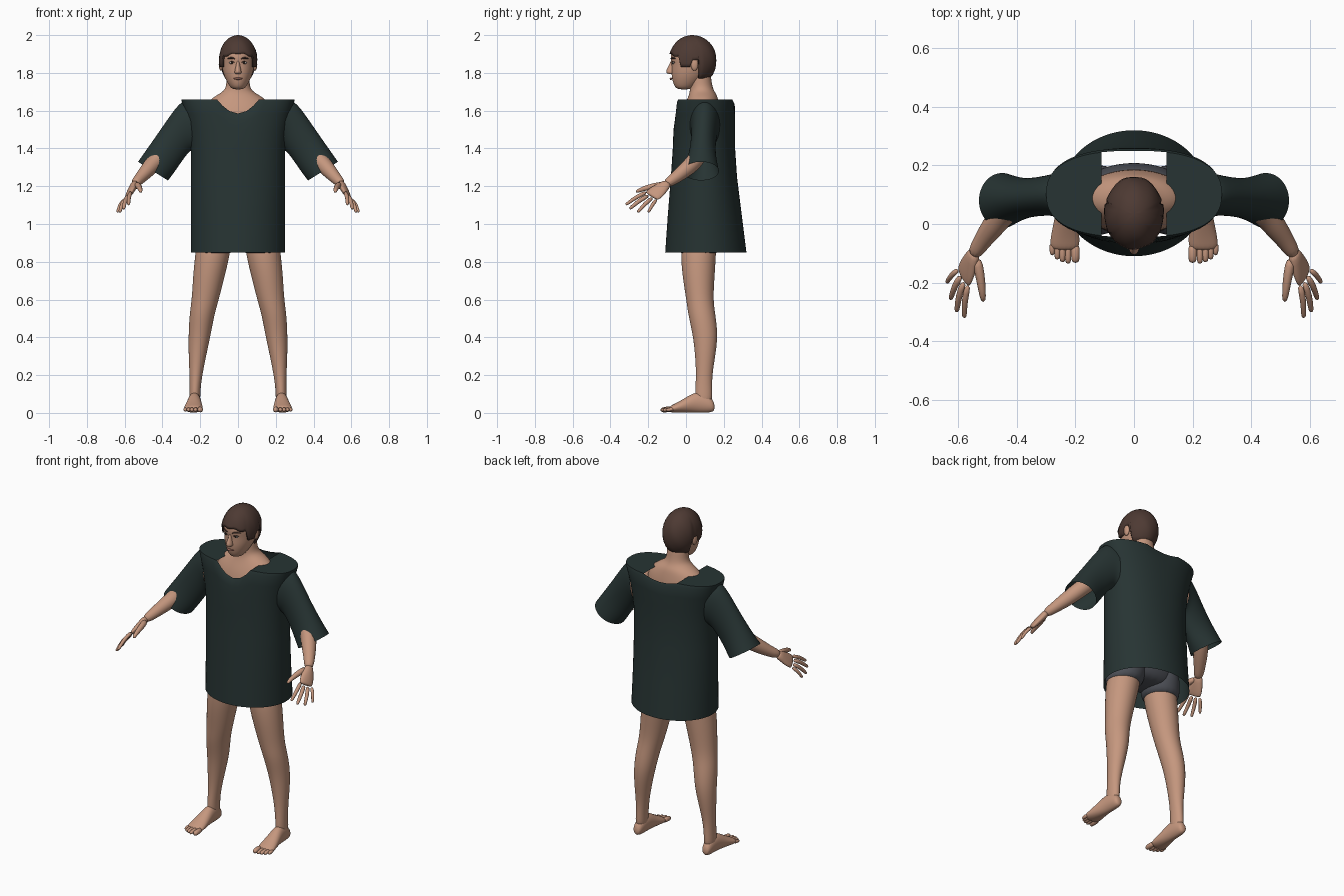
import bpy, bmesh, math
from mathutils import Vector as V

if "Cube" in bpy.data.objects:
    bpy.data.objects.remove(bpy.data.objects["Cube"])


def material(name, rgb):
    m = bpy.data.materials.new(name)
    m.use_nodes = True
    m.diffuse_color = (*rgb, 1)
    m.node_tree.nodes["Principled BSDF"].inputs["Base Color"].default_value = (*rgb, 1)
    return m


SKIN = material("skin", (0.56, 0.31, 0.21))
SHIRT = material("dark green cloth", (0.02, 0.034, 0.033))
HAIR = material("brown hair", (0.075, 0.042, 0.033))
GREY = material("grey cloth", (0.075, 0.08, 0.095))
LIPS = material("lips", (0.36, 0.16, 0.12))
WHITE = material("eye white", (0.5, 0.45, 0.42))
DARK = material("dark brown", (0.03, 0.018, 0.014))


def finish(name, bm, mat, mirror=False, sub=0, sharp=None):
    bmesh.ops.recalc_face_normals(bm, faces=bm.faces)
    me = bpy.data.meshes.new(name)
    bm.to_mesh(me)
    bm.free()
    me.materials.append(mat)
    me.shade_smooth()
    if sharp:
        me.set_sharp_from_angle(angle=math.radians(sharp))
    ob = bpy.data.objects.new(name, me)
    bpy.context.collection.objects.link(ob)
    if mirror:
        ob.modifiers.new("Mirror", "MIRROR").use_mirror_merge = False
    if sub:
        s = ob.modifiers.new("Smooth", "SUBSURF")
        s.levels = s.render_levels = sub
    return ob


def skin_rows(bm, rows):
    for a, b in zip(rows, rows[1:]):
        for i in range(len(a)):
            j = (i + 1) % len(a)
            bm.faces.new((a[i], a[j], b[j], b[i]))


def loft(name, rings, mat, mirror=False, caps=True, n=16, sub=2):
    """Skin a series of elliptical rings, each a centre and two half axes."""
    bm = bmesh.new()
    angles = [math.tau * i / n for i in range(n)]
    rows = [[bm.verts.new(c + u * math.cos(a) + v * math.sin(a)) for a in angles] for c, u, v in rings]
    skin_rows(bm, rows)
    if caps:
        bm.faces.new(rows[0])
        bm.faces.new(rows[-1])
    return finish(name, bm, mat, mirror, sub)


def level(z, x0, x1, y0, y1):
    return V(((x0 + x1) / 2, (y0 + y1) / 2, z)), V(((x1 - x0) / 2, 0, 0)), V((0, (y1 - y0) / 2, 0))


def upright(y, x0, x1, z0, z1):
    return V(((x0 + x1) / 2, y, (z0 + z1) / 2)), V(((x1 - x0) / 2, 0, 0)), V((0, 0, (z1 - z0) / 2))


def centred(z, w, y0, y1):
    return level(z, -w, w, y0, y1)


def tube(name, path, radii, mat, mirror=True, n=8, sub=1):
    pts = [V(p) for p in path]
    rings = []
    for i, (p, r) in enumerate(zip(pts, radii)):
        t = (pts[min(i + 1, len(pts) - 1)] - pts[max(i - 1, 0)]).normalized()
        u = t.cross(V((0.1, 0.3, 1))).normalized()
        rings.append((p, u * r, t.cross(u) * r))
    return loft(name, rings, mat, mirror, True, n, sub)


def ball(name, centre, size, mat, mirror=True):
    bm = bmesh.new()
    bmesh.ops.create_uvsphere(bm, u_segments=16, v_segments=10, radius=1)
    for v in bm.verts:
        v.co = V(centre) + v.co * V(size)
    return finish(name, bm, mat, mirror)


# Torso and neck
loft("torso_and_neck", [centred(*r) for r in [
    (1.0, .16, -.02, .18), (1.2, .16, -.03, .16), (1.45, .19, -.045, .19),
    (1.58, .2, -.03, .19), (1.65, .165, .0, .175), (1.685, .11, .015, .165),
    (1.71, .066, .02, .145), (1.76, .062, .02, .135), (1.82, .06, .02, .13)]], SKIN)

# Head, nose and ears
loft("head", [centred(*r) for r in [
    (1.712, .025, -.04, .02), (1.725, .044, -.062, .05), (1.77, .069, -.076, .1),
    (1.81, .083, -.079, .13), (1.85, .088, -.077, .145), (1.88, .09, -.085, .15),
    (1.93, .085, -.077, .145), (1.975, .055, -.03, .11)]], SKIN, n=20)
loft("nose", [centred(*r) for r in [
    (1.87, .008, -.082, -.05), (1.84, .011, -.09, -.05), (1.812, .018, -.108, -.05),
    (1.8, .021, -.106, -.05), (1.793, .015, -.094, -.05)]], SKIN, n=10, sub=1)
ball("ears", (.09, .045, 1.845), (.012, .02, .034), SKIN)


# Facial details
def face(x, z, out=0):
    return (x, .035 - .112 * math.sqrt(1 - (x / .088) ** 2) - out, z)


ball("eyes", face(.033, 1.853, -.002), (.014, .006, .006), WHITE)
ball("irises", face(.032, 1.853, .002), (.006, .004, .0055), DARK)
tube("upper_eyelids", [face(.017, 1.855, .001), face(.033, 1.862, .001), face(.05, 1.855, .001)],
     (.002, .004, .002), DARK)
tube("eyebrows", [face(.014, 1.873, .005), face(.035, 1.882, .005), face(.058, 1.875, .003)],
     (.004, .006, .003), HAIR)
tube("mouth", [face(x, 1.768 + (.002 if x else 0), .001 if x else .005) for x in (-.027, -.012, 0, .012, .027)],
     (.002, .006, .007, .006, .002), LIPS, mirror=False)

# Hair: a cap with a hairline that drops from the brow to the nape
bm = bmesh.new()
N, STEPS = 48, 12
rows = []
for k in range(-1, STEPS):
    row = []
    for i in range(N):
        a = math.tau * i / N
        back = math.sin(a)
        if back < -.55:
            low = 1.905 - .02 * abs(math.cos(a)) + .005 * math.sin(9 * a)
        elif back < -.05:
            low = 1.83
        elif back < .35:
            low = 1.868
        else:
            low = 1.77
        start = math.asin((low - 1.865) / .135)
        t = start + (math.pi / 2 - start) * max(k, 0) / STEPS
        wave = 1 + .012 * math.sin(7 * a + 5 * t) * math.cos(t)
        r = math.cos(t) * wave * (.86 if k < 0 else 1)
        row.append(bm.verts.new((.102 * r * math.cos(a), .035 + .127 * r * back, 1.865 + .135 * math.sin(t))))
    rows.append(row)
skin_rows(bm, rows)
tip = bm.verts.new((0, .035, 2))
for i in range(N):
    bm.faces.new((rows[-1][i], rows[-1][(i + 1) % N], tip))
finish("hair", bm, HAIR)

# Shirt body: flared wall, scooped neckline and flat shoulder bridges
bm = bmesh.new()
N, TOP, FOLD = 64, 1.66, 1.5
rows = []
for z, w, y0, y1, power in [
        (.85, .25, -.11, .32, 1), (1.05, .25, -.096, .295, 1), (1.25, .25, -.08, .27, .95),
        (1.4, .25, -.07, .26, .9), (1.5, .262, -.066, .26, .87), (1.58, .28, -.06, .26, .85),
        (1.645, .297, -.053, .258, .8), (TOP, .3, -.045, .25, .8)]:
    row = []
    for i in range(N):
        a = math.tau * i / N
        c, s = (math.copysign(abs(f(a)) ** power, f(a)) for f in (math.cos, math.sin))
        x = w * c
        dip = (.075 if s < 0 else .02) * (1 - min(1, abs(x) / .11) ** 2)
        h = z if z <= FOLD else FOLD + (z - FOLD) * (TOP - dip - FOLD) / (TOP - FOLD)
        row.append(bm.verts.new((x, (y0 + y1) / 2 + s * (y1 - y0) / 2, h)))
    rows.append(row)
skin_rows(bm, rows)
rim = rows[-1]
for i in range(N // 2):
    if min(abs(rim[i].co.x), abs(rim[i + 1].co.x)) > .095:
        quad = (rim[i], rim[i + 1], rim[(N - i - 1) % N], rim[(N - i) % N])
        bm.faces.new(list(dict.fromkeys(quad)))
finish("shirt_body", bm, SHIRT, sharp=50)


# Sleeves: each ring spans a top point and an underarm point
def cuff(xt, zt, xb, zb, y0, y1):
    top, low = V((xt, 0, zt)), V((xb, 0, zb))
    return (top + low) / 2 + V((0, (y0 + y1) / 2, 0)), (top - low) / 2, V((0, (y1 - y0) / 2, 0))


loft("sleeves", [cuff(*r) for r in [
    (.26, 1.655, .235, 1.39, .02, .18), (.305, 1.655, .255, 1.39, .03, .17),
    (.4, 1.515, .305, 1.32, .025, .155), (.47, 1.415, .335, 1.275, .01, .16),
    (.53, 1.33, .37, 1.23, -.015, .175)]], SHIRT, True, False, 24)

# Arms, palms and fingers
tube("arms", [(.17, .09, 1.57), (.25, .095, 1.53), (.34, .09, 1.44), (.43, .06, 1.34),
              (.475, .0, 1.29), (.52, -.06, 1.24), (.55, -.11, 1.21)],
     (.06, .062, .052, .048, .044, .031, .026), SKIN, n=12, sub=2)
across = V((.032, .06, -.037)).normalized()
reach = V((.038, -.085, -.07)).normalized()
flat = across.cross(reach).normalized()
wrist = V((.545, -.1, 1.215))
loft("palms", [(wrist + reach * d, across * w, flat * h) for d, w, h in [
    (-.01, .025, .021), (.03, .034, .021), (.07, .046, .018), (.105, .046, .014), (.115, .04, .009)]],
    SKIN, True, n=12, sub=1)
for name, base, end, r in [
        ("index_fingers", (.566, -.205, 1.17), (.58, -.32, 1.102), .0115),
        ("middle_fingers", (.58, -.195, 1.153), (.606, -.3, 1.08), .012),
        ("ring_fingers", (.59, -.175, 1.14), (.627, -.257, 1.062), .0115),
        ("little_fingers", (.6, -.155, 1.13), (.64, -.2, 1.062), .01)]:
    b, e = V(base), V(end)
    tube(name, [b, b.lerp(e, .5) + V((.006, 0, .008)), b.lerp(e, .9), e], (r * 1.15, r, r * .85, r * .6), SKIN)
tube("thumbs", [(.538, -.115, 1.21), (.526, -.17, 1.2), (.518, -.23, 1.187), (.514, -.268, 1.168)],
     (.02, .018, .014, .009), SKIN)

# Shorts
loft("shorts_seat", [centred(*r) for r in [
    (.87, .13, .0, .16), (.91, .205, -.035, .2), (.97, .21, -.04, .215), (1.04, .19, -.035, .2),
    (1.1, .17, -.025, .18)]], GREY, n=20)
loft("shorts_legs", [level(*r) for r in [
    (.83, .035, .236, -.037, .168), (.88, .02, .232, -.04, .185), (.94, .01, .22, -.04, .21),
    (1.0, .02, .19, -.02, .19)]], GREY, True)

# Legs, feet and toes
loft("legs", [level(*r) for r in [
    (.93, .03, .215, -.025, .165), (.83, .042, .23, -.03, .16), (.72, .07, .24, -.02, .153),
    (.6, .1, .246, .0, .145), (.52, .124, .258, .01, .157), (.42, .142, .263, .034, .17),
    (.32, .164, .263, .046, .16), (.2, .189, .257, .054, .138), (.11, .2, .257, .046, .14),
    (.04, .198, .26, .05, .14)]], SKIN, True)
loft("feet", [upright(*r) for r in [
    (.152, .212, .248, .012, .05), (.13, .2, .26, .0, .09), (.06, .196, .264, .0, .12),
    (.0, .19, .276, .0, .082), (-.06, .183, .289, .0, .048), (-.092, .19, .284, .004, .034)]], SKIN, True)
for i, (x, y, r) in enumerate([(.2, -.134, .017), (.225, -.137, .0125), (.244, -.132, .0125),
                               (.262, -.123, .0115), (.279, -.108, .011)]):
    tube(f"toes_{i + 1}", [(x, -.065, .02), (x, y + .022, .018), (x, y, .014)], (r, r, r * .75), SKIN)
